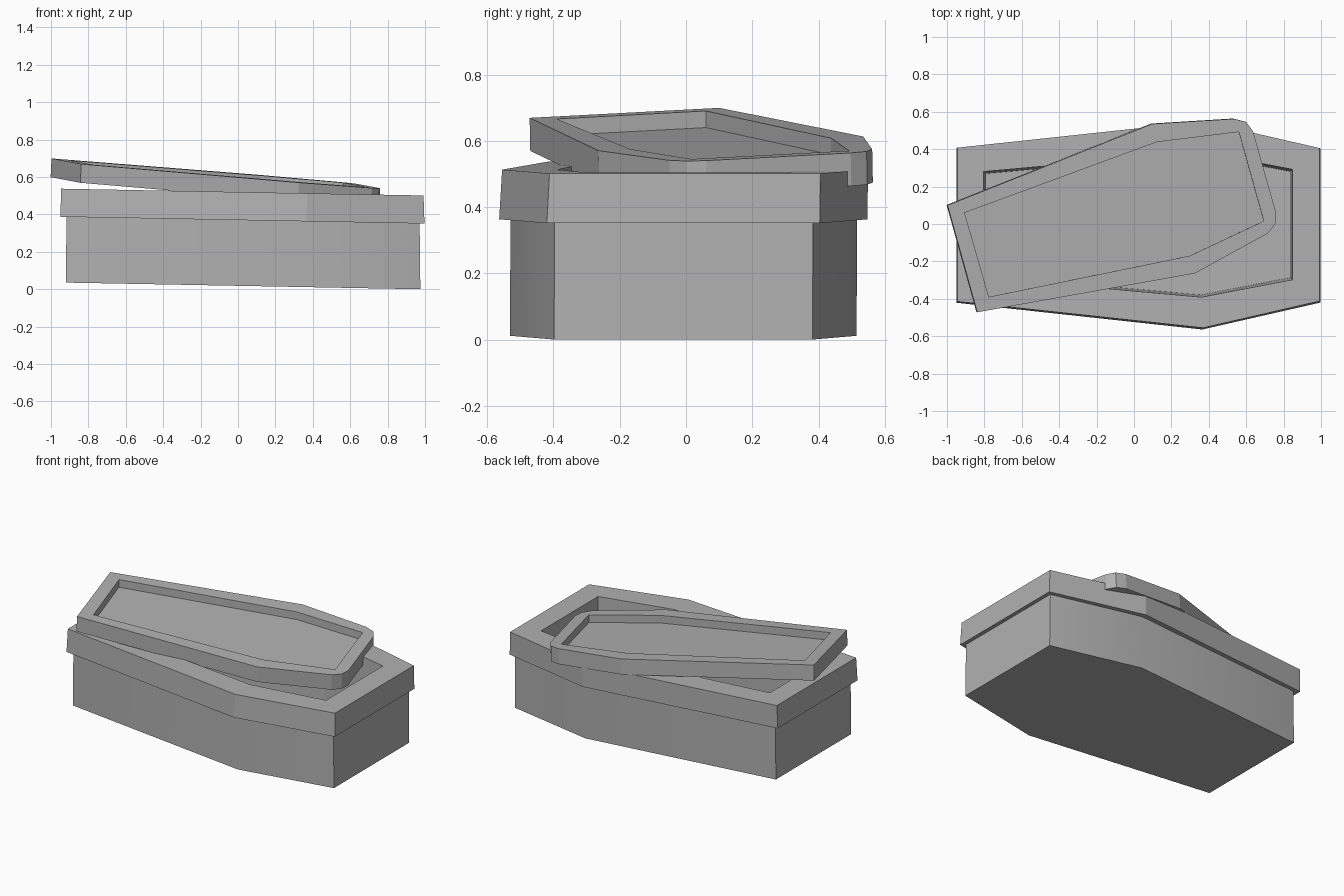
import bpy, bmesh, math

if "Cube" in bpy.data.objects:
    bpy.data.objects.remove(bpy.data.objects["Cube"])

grey = bpy.data.materials.new("dark_grey")
grey.diffuse_color = (0.44, 0.44, 0.44, 1)
grey.use_nodes = True
grey.node_tree.nodes["Principled BSDF"].inputs["Base Color"].default_value = grey.diffuse_color


def loft(name, rings, smooth_band=None):
    """Closed solid from a chain of equal-count vertex rings, capped at both ends."""
    bm = bmesh.new()
    loops = [[bm.verts.new(p) for p in ring] for ring in rings]
    n = len(loops[0])
    for k, (a, b) in enumerate(zip(loops, loops[1:])):
        for i in range(n):
            j = (i + 1) % n
            face = bm.faces.new((a[i], a[j], b[j], b[i]))
            face.smooth = k == smooth_band
    bm.faces.new(loops[0][::-1])
    bm.faces.new(loops[-1])
    bmesh.ops.recalc_face_normals(bm, faces=bm.faces[:])
    for e in bm.edges:
        e.smooth = e.calc_face_angle(0) < math.radians(30)
    mesh = bpy.data.meshes.new(name)
    bm.to_mesh(mesh)
    bm.free()
    mesh.materials.append(grey)
    obj = bpy.data.objects.new(name, mesh)
    bpy.context.collection.objects.link(obj)
    return obj


def coffin_ring(h, yc, head, shoulder, foot):
    """Mirrored six-sided outline on a gently tilted level of height h."""
    half = [head, shoulder, foot]
    pts = [(x, yc - w) for x, w in half] + [(x, yc + w) for x, w in reversed(half)]
    return [(x, y, h - 0.0187 * x) for x, y in pts]


# Coffin box: outer body (softly shaded), overhanging rim, hollow inside
loft("coffin_box", [
    coffin_ring(0.0185, -0.008, (-0.92, 0.39), (0.37, 0.523), (0.975, 0.39)),
    coffin_ring(0.37, -0.007, (-0.917, 0.39), (0.37, 0.523), (0.971, 0.39)),
    coffin_ring(0.37, -0.008, (-0.95, 0.413), (0.365, 0.556), (0.997, 0.412)),
    coffin_ring(0.52, -0.003, (-0.945, 0.411), (0.37, 0.552), (0.992, 0.409)),
    coffin_ring(0.52, -0.003, (-0.805, 0.283), (0.36, 0.388), (0.847, 0.295)),
    coffin_ring(0.10, -0.003, (-0.795, 0.272), (0.36, 0.376), (0.833, 0.284)),
], smooth_band=0)


# Lid: tilted slab with blunted foot corners, lying askew on the rim
def lid_z(x, y):
    return 0.607 - 0.09 * x + 0.0276 * y


outline = [(-0.997, 0.10), (-0.838, -0.472), (0.326, -0.264), (0.716, -0.05),
           (0.755, 0.0), (0.76, 0.06), (0.636, 0.497), (0.60, 0.545),
           (0.535, 0.562), (0.096, 0.535)]
lid = loft("coffin_lid", [
    [(x - 0.005, y + 0.002, lid_z(x, y) - 0.1) for x, y in outline],
    [(x, y, lid_z(x, y)) for x, y in outline],
])

# Recessed panel in the lid's top
panel = [(-0.904, 0.06), (-0.775, -0.39), (0.30, -0.17),
         (0.695, 0.016), (0.562, 0.492), (0.123, 0.438)]
cutter = loft("lid_recess_cutter", [
    [(x - 0.002, y, lid_z(x, y) - 0.05) for x, y in panel],
    [(x, y, lid_z(x, y) + 0.1) for x, y in panel],
])
cutter.hide_render = True
cutter.hide_set(True)
cut = lid.modifiers.new("recess", 'BOOLEAN')
cut.operation = 'DIFFERENCE'
cut.solver = 'EXACT'
cut.object = cutter
